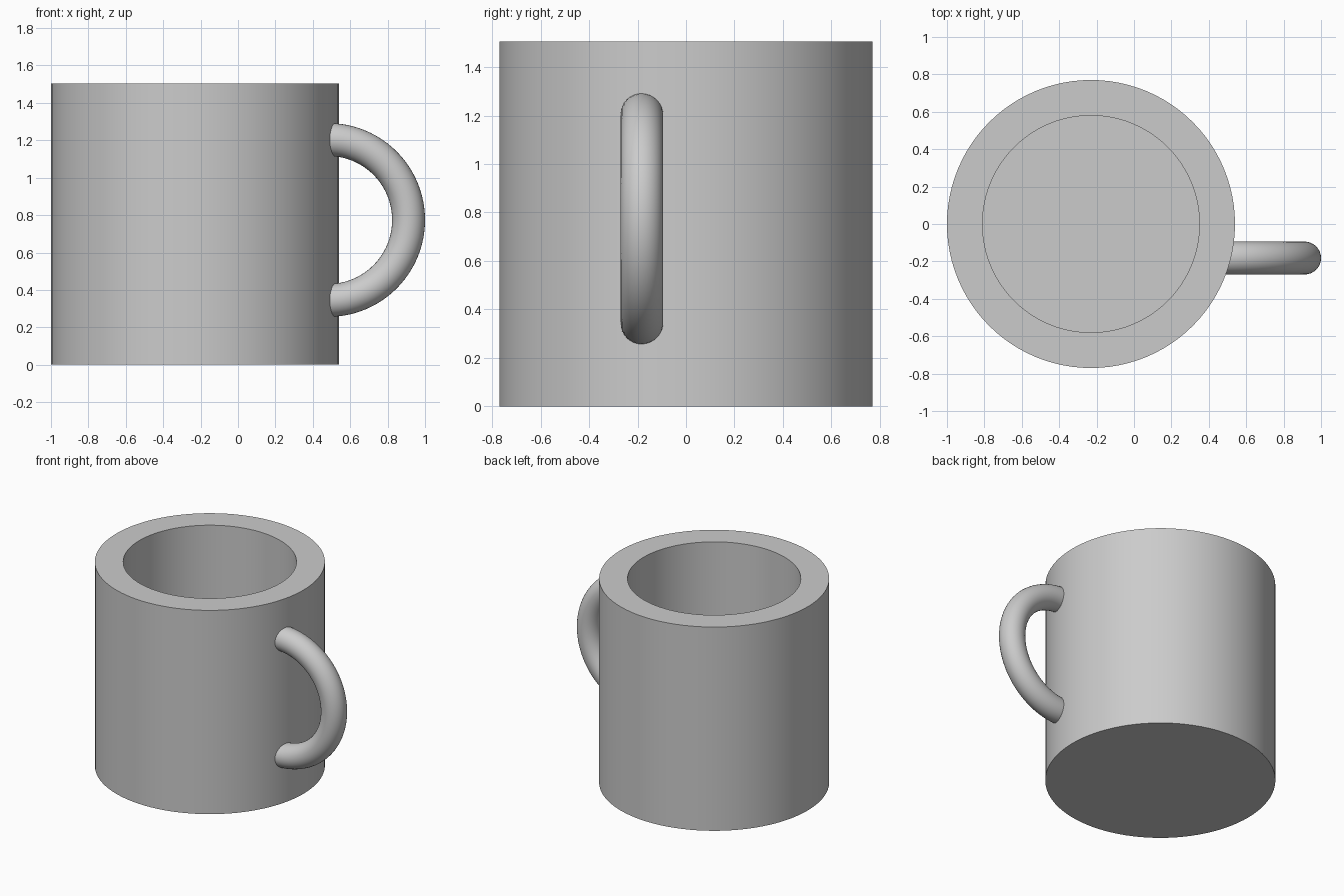
import bpy, bmesh, math

if "Cube" in bpy.data.objects:
    bpy.data.objects.remove(bpy.data.objects["Cube"])

CX, R_OUT, R_IN, H, FLOOR = -0.23, 0.77, 0.58, 1.505, 0.19
SIDES = 96

grey = bpy.data.materials.new("light_grey")
grey.diffuse_color = (0.6, 0.6, 0.6, 1)
grey.use_nodes = True
grey.node_tree.nodes["Principled BSDF"].inputs["Base Color"].default_value = grey.diffuse_color


def finish(name, bm):
    bmesh.ops.recalc_face_normals(bm, faces=bm.faces)
    mesh = bpy.data.meshes.new(name)
    bm.to_mesh(mesh)
    bm.free()
    mesh.materials.append(grey)
    obj = bpy.data.objects.new(name, mesh)
    bpy.context.collection.objects.link(obj)
    bpy.ops.object.select_all(action='DESELECT')
    obj.select_set(True)
    bpy.context.view_layer.objects.active = obj
    bpy.ops.object.shade_smooth_by_angle(angle=math.radians(35))
    return obj


def skin(bm, rings):
    """Bridge consecutive rings of vertices and cap both ends."""
    n = len(rings[0])
    for a, b in zip(rings, rings[1:]):
        for i in range(n):
            j = (i + 1) % n
            bm.faces.new((a[i], a[j], b[j], b[i]))
    bm.faces.new(rings[0])
    bm.faces.new(rings[-1])


# Cup body: thick-walled cylinder with a closed floor
bm = bmesh.new()
rings = []
for r, z in ((R_OUT, 0), (R_OUT, H), (R_IN, H), (R_IN, FLOOR)):
    rings.append([bm.verts.new((CX + r * math.cos(2 * math.pi * i / SIDES),
                                r * math.sin(2 * math.pi * i / SIDES), z))
                  for i in range(SIDES)])
skin(bm, rings)
finish("cup_body", bm)

# Handle: half ring of round section, offset to the front, ends sunk in the wall
HX, HY, HZ, MAJOR, MINOR = 0.482, -0.182, 0.774, 0.43, 0.088
path = [(HX + MAJOR * math.cos(a), HZ + MAJOR * math.sin(a), a)
        for a in (math.pi * (k / 48 - 0.5) for k in range(49))]
bm = bmesh.new()
rings = []
for x, z, a in path:
    ring = []
    for i in range(32):
        t = 2 * math.pi * i / 32
        d = MINOR * math.cos(t)
        ring.append(bm.verts.new((x + d * math.cos(a), HY + MINOR * math.sin(t),
                                  z + d * math.sin(a))))
    rings.append(ring)
skin(bm, rings)
finish("handle", bm)
